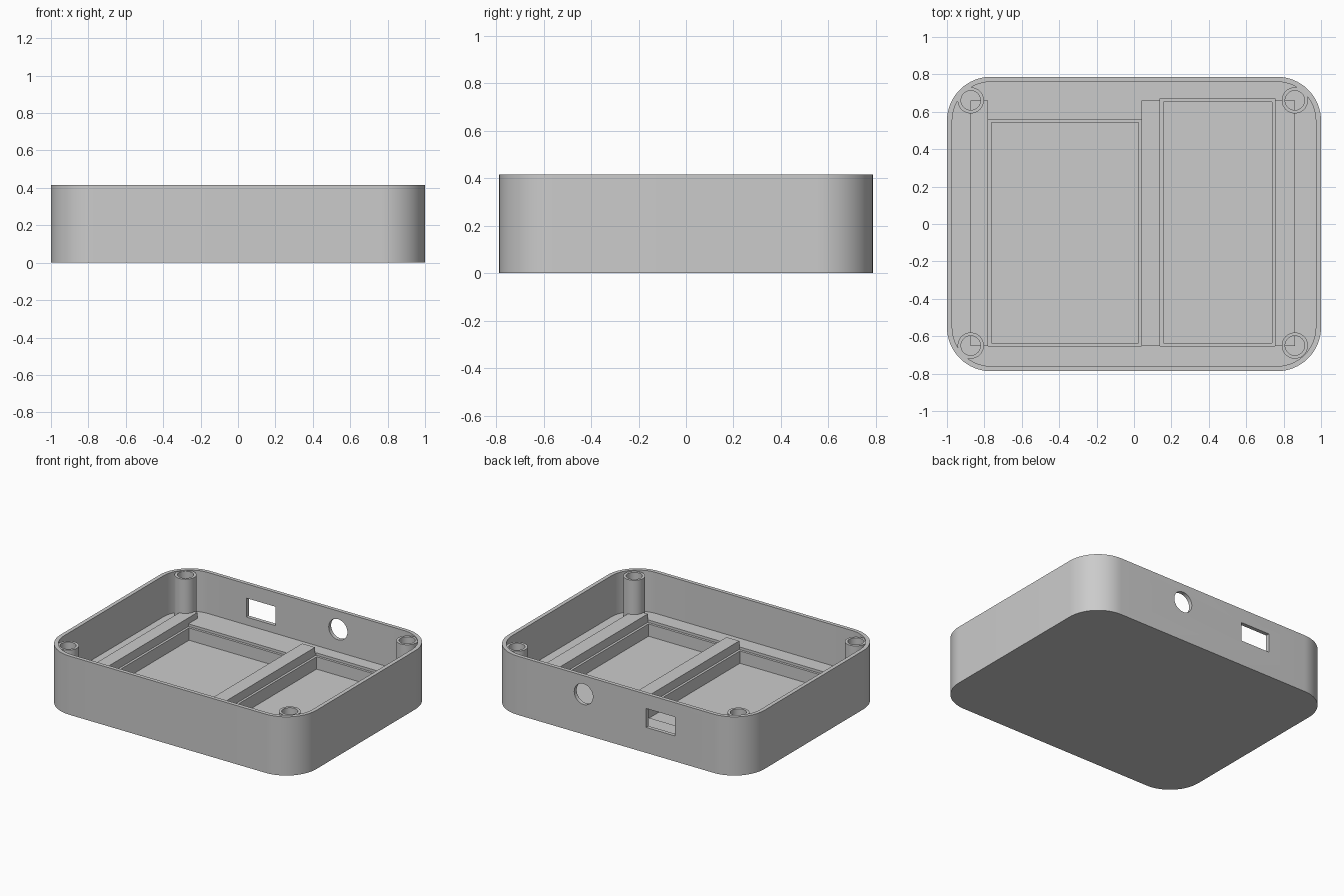
import bpy
import bmesh
from math import cos, sin, pi, radians
from mathutils import Matrix

if "Cube" in bpy.data.objects:
    bpy.data.objects.remove(bpy.data.objects["Cube"])

HEIGHT, SHELF, LEDGE, FLOOR = 0.415, 0.125, 0.107, 0.02
RIDGE_TOP = 0.167

grey = bpy.data.materials.new("plain grey plastic")
grey.use_nodes = True
colour = (0.6, 0.6, 0.6, 1)
grey.diffuse_color = colour
grey.node_tree.nodes["Principled BSDF"].inputs["Base Color"].default_value = colour


def finish(name, bm):
    bmesh.ops.recalc_face_normals(bm, faces=bm.faces)
    mesh = bpy.data.meshes.new(name)
    bm.to_mesh(mesh)
    bm.free()
    mesh.materials.append(grey)
    obj = bpy.data.objects.new(name, mesh)
    bpy.context.collection.objects.link(obj)
    return obj


def activate(obj):
    bpy.ops.object.select_all(action="DESELECT")
    obj.select_set(True)
    bpy.context.view_layer.objects.active = obj


def smooth(obj):
    activate(obj)
    bpy.ops.object.shade_smooth_by_angle(angle=radians(30))


def rounded_block(name, hx, hy, radius, z0, z1, steps=16):
    bm = bmesh.new()
    ring = []
    for i, (sx, sy) in enumerate([(1, 1), (-1, 1), (-1, -1), (1, -1)]):
        for k in range(steps + 1):
            a = (i + k / steps) * pi / 2
            ring.append(bm.verts.new((sx * (hx - radius) + radius * cos(a),
                                      sy * (hy - radius) + radius * sin(a), z0)))
    base = bm.faces.new(ring)
    top = bmesh.ops.extrude_face_region(bm, geom=[base], use_keep_orig=True)
    verts = [g for g in top["geom"] if isinstance(g, bmesh.types.BMVert)]
    bmesh.ops.translate(bm, verts=verts, vec=(0, 0, z1 - z0))
    return finish(name, bm)


def block(name, x0, x1, y0, y1, z0, z1):
    bm = bmesh.new()
    place = Matrix.Translation(((x0 + x1) / 2, (y0 + y1) / 2, (z0 + z1) / 2))
    size = Matrix.Diagonal((x1 - x0, y1 - y0, z1 - z0, 1))
    bmesh.ops.create_cube(bm, size=1, matrix=place @ size)
    return finish(name, bm)


def cut(target, cutter):
    cutter.hide_render = True
    activate(target)
    mod = target.modifiers.new("cut", "BOOLEAN")
    mod.operation, mod.solver, mod.object = "DIFFERENCE", "EXACT", cutter
    bpy.ops.object.modifier_apply(modifier=mod.name)
    bpy.data.objects.remove(cutter)


# Tray shell with rounded corners
tray = rounded_block("tray_shell", 1, 0.787, 0.235, 0, HEIGHT)
cut(tray, rounded_block("cavity", 0.972, 0.76, 0.207, SHELF, HEIGHT + 0.2))

# Two stepped board pockets in the floor
for x0, x1, y1 in [(-0.78, 0.04, 0.56), (0.14, 0.755, 0.67)]:
    lip = 0.017
    cut(tray, block("pocket_step", x0, x1, -0.652, y1, LEDGE, 0.3))
    cut(tray, block("pocket", x0 + lip, x1 - lip, -0.652 + lip, y1 - lip, FLOOR, 0.3))

# Rectangular and round ports in the back wall
cut(tray, block("socket_port", -0.467, -0.24, 0.7, 0.9, 0.18, 0.314))
bm = bmesh.new()
bmesh.ops.create_cone(bm, cap_ends=True, segments=48, radius1=0.073, radius2=0.073, depth=0.2,
                      matrix=Matrix.Translation((0.25, 0.8, 0.284)) @ Matrix.Rotation(pi / 2, 4, "X"))
cut(tray, finish("round_port", bm))
smooth(tray)

# Ridges beside the pockets
for name, x0, x1 in [("right_ridge", -0.873, -0.78), ("middle_ridge", 0.04, 0.14),
                     ("left_ridge", 0.755, 0.86)]:
    block(name, x0, x1, -0.652, 0.66, SHELF, RIDGE_TOP)


# Hollow screw posts in the corners
def post(name, x, y):
    bm = bmesh.new()
    profile = [(0.07, SHELF), (0.07, HEIGHT - 0.006), (0.052, HEIGHT - 0.006), (0.052, SHELF)]
    verts = [bm.verts.new((x + r, y, z)) for r, z in profile]
    edges = [bm.edges.new(pair) for pair in zip(verts, verts[1:] + verts[:1])]
    bmesh.ops.spin(bm, geom=verts + edges, cent=(x, y, 0), axis=(0, 0, 1),
                   angle=2 * pi, steps=40, use_merge=True)
    bmesh.ops.remove_doubles(bm, verts=bm.verts, dist=0.0005)
    smooth(finish(name, bm))


for side, x in [("left", 0.86), ("right", -0.873)]:
    for end, y in [("front", -0.65), ("back", 0.661)]:
        post(f"{end}_{side}_screw_post", x, y)
